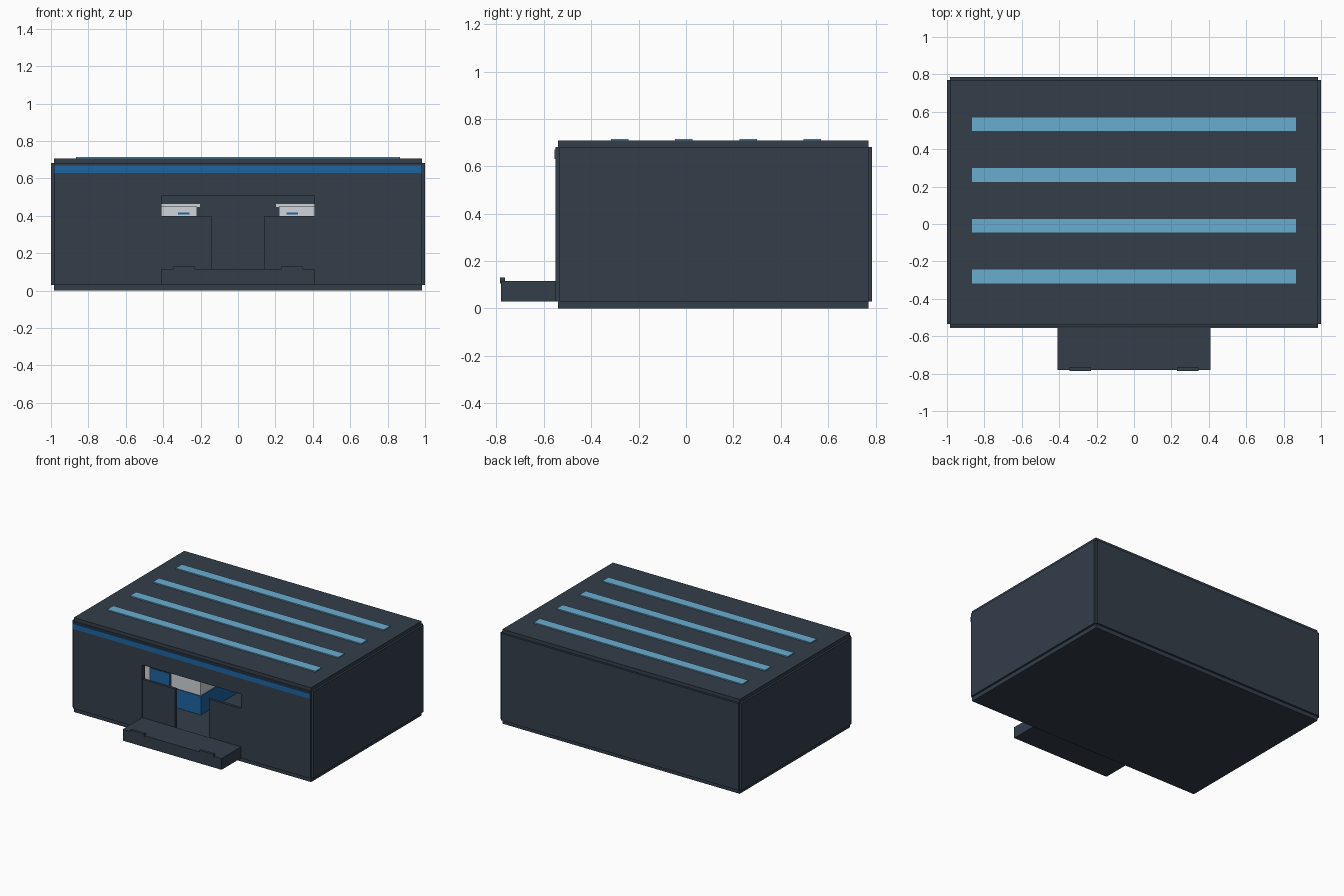
import bpy

if "Cube" in bpy.data.objects:
    bpy.data.objects.remove(bpy.data.objects["Cube"])


def material(name, rgb):
    """Flat material from 0-255 sRGB values."""
    mat = bpy.data.materials.new(name)
    lin = [((c / 255 + 0.055) / 1.055) ** 2.4 for c in rgb]
    mat.diffuse_color = (*lin, 1)
    mat.use_nodes = True
    mat.node_tree.nodes["Principled BSDF"].inputs["Base Color"].default_value = mat.diffuse_color
    return mat


SLATE = material("slate", (51, 62, 74))
BLUE = material("deep_blue", (29, 100, 160))
SKY = material("sky_blue", (105, 173, 208))
WHITE = material("off_white", (208, 212, 216))


def box(name, mat, x, y, z):
    """Box spanning the given (min, max) ranges."""
    x = sorted(x)
    verts = [(a, b, c) for a in x for b in y for c in z]
    faces = [(0, 1, 3, 2), (4, 6, 7, 5), (0, 4, 5, 1),
             (2, 3, 7, 6), (0, 2, 6, 4), (1, 5, 7, 3)]
    mesh = bpy.data.meshes.new(name)
    mesh.from_pydata(verts, [], faces)
    mesh.materials.append(mat)
    obj = bpy.data.objects.new(name, mesh)
    bpy.context.collection.objects.link(obj)
    return obj


def pair(name, mat, x, y, z):
    """Box and its mirror image across x = 0."""
    for side, s in (("left", -1), ("right", 1)):
        box(f"{side}_{name}", mat, (s * x[0], s * x[1]), y, z)


# Floor and roof slabs
box("floor", SLATE, (-0.985, 0.985), (-0.54, 0.77), (0, 0.03))
box("roof", SLATE, (-0.985, 0.985), (-0.54, 0.77), (0.68, 0.708))

# Walls, with small reveals at the corners
pair("side_wall", SLATE, (0.965, 1.0), (-0.535, 0.77), (0.03, 0.682))
box("back_wall", SLATE, (-0.985, 0.985), (0.75, 0.785), (0.03, 0.682))
pair("front_wall", SLATE, (0.41, 0.985), (-0.55, -0.52), (0.03, 0.682))
box("front_lintel", SLATE, (-0.41, 0.41), (-0.55, -0.52), (0.51, 0.682))

# Blue band along the front
box("front_stripe", BLUE, (-0.985, 0.985), (-0.556, -0.55), (0.63, 0.67))

# Light strips across the roof
for i in range(4):
    y = -0.28 + 0.271 * i
    box(f"roof_strip_{i + 1}", SKY, (-0.865, 0.865),
        (y - 0.037, y + 0.037), (0.706, 0.716))

# Half-height panels in the doorway
pair("door_panel", SLATE, (0.14, 0.41), (-0.545, -0.525), (0.03, 0.4))

# Entrance step with two small stops
box("entrance_step", SLATE, (-0.41, 0.41), (-0.78, -0.55), (0.03, 0.115))
pair("step_stop", SLATE, (0.23, 0.345), (-0.785, -0.765), (0.105, 0.13))

# Interior cabinets with blue lower bands, windows and small plates
pair("cabinet", WHITE, (0.22, 0.68), (-0.13, 0.55), (0.03, 0.45))
pair("cabinet_top", WHITE, (0.2, 0.7), (-0.12, 0.56), (0.445, 0.465))
pair("cabinet_front_band", BLUE, (0.21, 0.44), (-0.138, -0.13), (0.03, 0.17))
pair("cabinet_side_band", BLUE, (0.212, 0.22), (-0.13, 0.55), (0.03, 0.17))
pair("cabinet_window_frame", SLATE, (0.46, 0.64), (-0.134, -0.13), (0.13, 0.28))
pair("cabinet_window", BLUE, (0.47, 0.63), (-0.138, -0.134), (0.14, 0.27))
pair("cabinet_plate", BLUE, (0.26, 0.32), (-0.138, -0.13), (0.408, 0.418))
